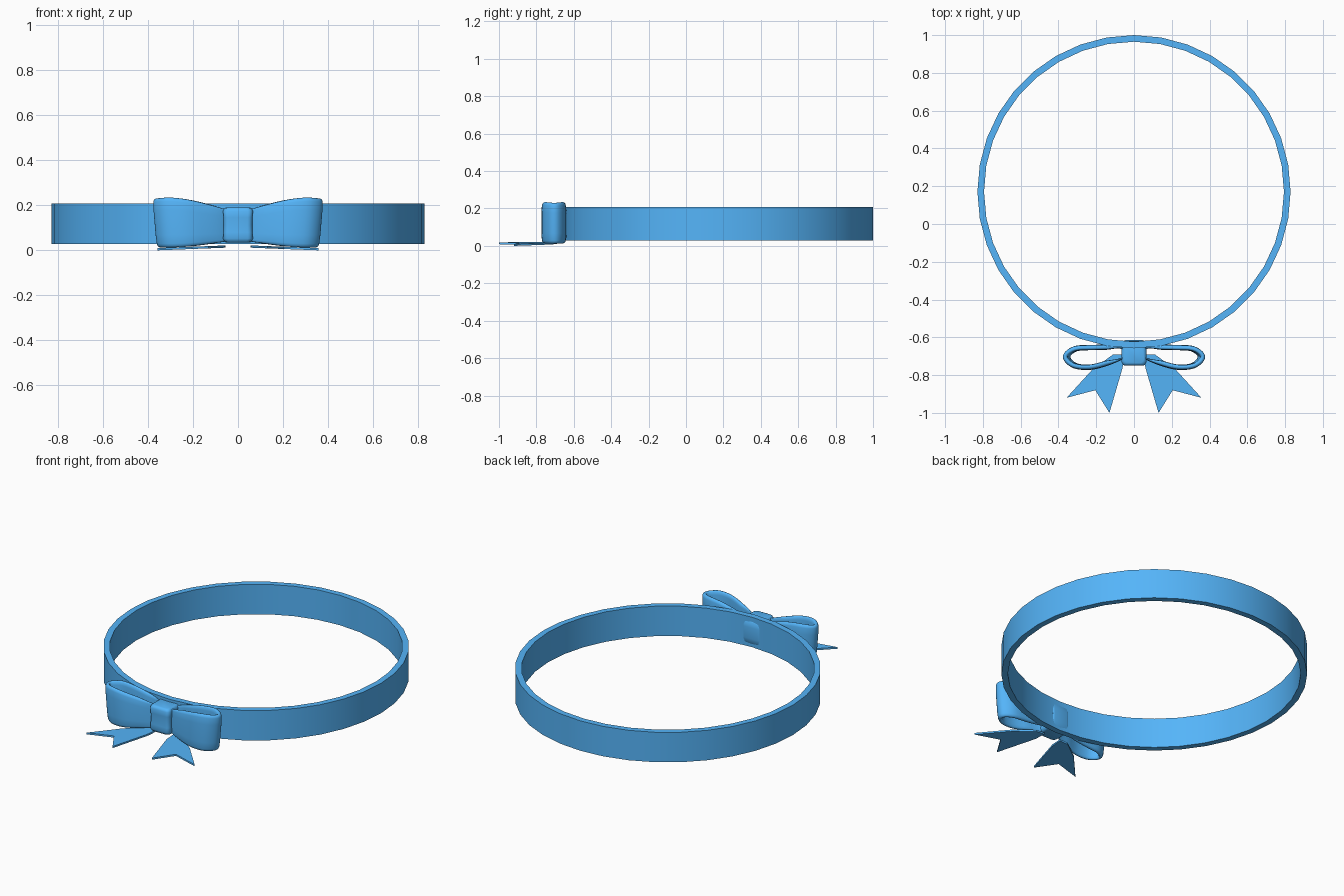
import bpy, bmesh, math
from mathutils import Vector

if "Cube" in bpy.data.objects:
    bpy.data.objects.remove(bpy.data.objects["Cube"])

mat = bpy.data.materials.new("ribbon_blue")
mat.diffuse_color = (0.09, 0.46, 0.95, 1)
mat.use_nodes = True
mat.node_tree.nodes["Principled BSDF"].inputs["Base Color"].default_value = mat.diffuse_color


def make(name, verts, faces, angle=40):
    me = bpy.data.meshes.new(name)
    me.from_pydata(verts, [], faces)
    bm = bmesh.new()
    bm.from_mesh(me)
    bmesh.ops.recalc_face_normals(bm, faces=bm.faces)
    bm.to_mesh(me)
    bm.free()
    ob = bpy.data.objects.new(name, me)
    bpy.context.collection.objects.link(ob)
    me.materials.append(mat)
    bpy.ops.object.select_all(action='DESELECT')
    ob.select_set(True)
    bpy.context.view_layer.objects.active = ob
    bpy.ops.object.shade_smooth_by_angle(angle=math.radians(angle))
    return ob


def grid_faces(rows, cols, wrap_rows=False):
    # Quads between consecutive closed rings of `cols` points
    return [(r * cols + c, r * cols + (c + 1) % cols,
             (r + 1) % rows * cols + (c + 1) % cols, (r + 1) % rows * cols + c)
            for r in range(rows if wrap_rows else rows - 1) for c in range(cols)]


# Band: 36-sided hoop with a rectangular section
N, CY = 36, 0.171
section = [(0.829, 0.028), (0.829, 0.207), (0.794, 0.207), (0.794, 0.028)]
verts = []
for i in range(N):
    a = math.tau * i / N
    verts += [(r * math.cos(a), CY + r * math.sin(a), z) for r, z in section]
make("band", verts, grid_faces(N, 4, True))


def smooth_loop(pts, steps):
    # Closed Catmull-Rom curve through pts
    out, n = [], len(pts)
    for i in range(n):
        p0, p1, p2, p3 = (Vector(pts[(i + k - 1) % n]) for k in range(4))
        for s in range(steps):
            t = s / steps
            out.append(0.5 * (2 * p1 + (p2 - p0) * t + (2 * p0 - 5 * p1 + 4 * p2 - p3) * t * t
                              + (3 * p1 - p0 - 3 * p2 + p3) * t ** 3))
    return out


# Bow loops: thick ribbon with rounded rims, flared in height away from the knot
path = smooth_loop([(0.03, -0.685), (0.05, -0.658), (0.11, -0.640), (0.22, -0.640), (0.31, -0.646),
                    (0.364, -0.682), (0.364, -0.725), (0.315, -0.764), (0.23, -0.772),
                    (0.14, -0.750), (0.06, -0.716)], 4)
outer = [(-1, 0.016), (-0.985, 0.010), (-0.94, 0.005), (-0.85, 0.002), (-0.5, 0)]
outer += [(0, 0)] + [(-u, d) for u, d in reversed(outer)]
inner = [(0.985, 0.021), (0.94, 0.025), (0.8, 0.027), (0.4, 0.028)]
inner += [(0, 0.028)] + [(-u, d) for u, d in reversed(inner)]
n = len(path)
verts = []
for u, inset in outer + inner:
    for i, p in enumerate(path):
        t = (path[(i + 1) % n] - path[i - 1]).normalized()
        f = math.sin(min(max((p.x - 0.05) / 0.27, 0), 1) * math.pi / 2)
        top = 0.182 + 0.053 * f - 0.08 * max(p.x - 0.31, 0)
        bottom = 0.04 - 0.027 * f
        z = (top + bottom) / 2 + u * (top - bottom) / 2
        # keep the ribbon from folding over itself beside the knot
        d = inset * min(1, max(0.35, (p.x - 0.02) / 0.12))
        q = p + Vector((t.y, -t.x)) * d
        verts.append((q.x * (1 + 0.025 * u), q.y, z))
loops = make("bow_loops", verts, grid_faces(len(outer + inner), n, True), 75)
loops.modifiers.new("mirror", 'MIRROR')

# Knot: rounded block, pinched at the waist, its back bulging just through the band
verts, segs = [], 5
rings = [(0.034, 0.78), (0.038, 0.91), (0.052, 1.0), (0.08, 0.98), (0.113, 0.96),
         (0.146, 0.98), (0.175, 1.0), (0.187, 0.91), (0.191, 0.78)]
for z, s in rings:
    w, d, r = 0.066 * s, 0.066 * s, 0.022
    bulge = 0.006 * (1 - ((z - 0.113) / 0.055) ** 2)
    for cx, cy, a0 in ((1, 1, 0), (-1, 1, 90), (-1, -1, 180), (1, -1, 270)):
        for k in range(segs):
            a = math.radians(a0 + 90 * k / (segs - 1))
            y = -0.684 + cy * (d - r) + r * math.sin(a)
            verts.append((cx * (w - r) + r * math.cos(a), y + (max(bulge, -0.01) if cy > 0 else 0), z))
cols = 4 * segs
faces = grid_faces(len(rings), cols)
faces += [tuple(range(cols)), tuple(range((len(rings) - 1) * cols, len(rings) * cols))]
make("bow_knot", verts, faces, 60)

# Tails: swallow-tailed flat ribbons, tilted down outward
outline = [(0.055, -0.69), (0.11, -0.69), (0.22, -0.77), (0.357, -0.92),
           (0.205, -0.88), (0.13, -1.0), (0.06, -0.76)]
m = len(outline)
verts = [(x, y, max(0.012 - 0.039 * (x - 0.05), 0.0) + dz) for dz in (0, 0.01) for x, y in outline]
faces = grid_faces(2, m)
for o in (0, m):
    faces += [(o, o + 1, o + 2, o + 6), (o + 2, o + 3, o + 4), (o + 4, o + 5, o + 6), (o + 2, o + 4, o + 6)]
tails = make("bow_tails", verts, faces, 30)
tails.modifiers.new("mirror", 'MIRROR')
